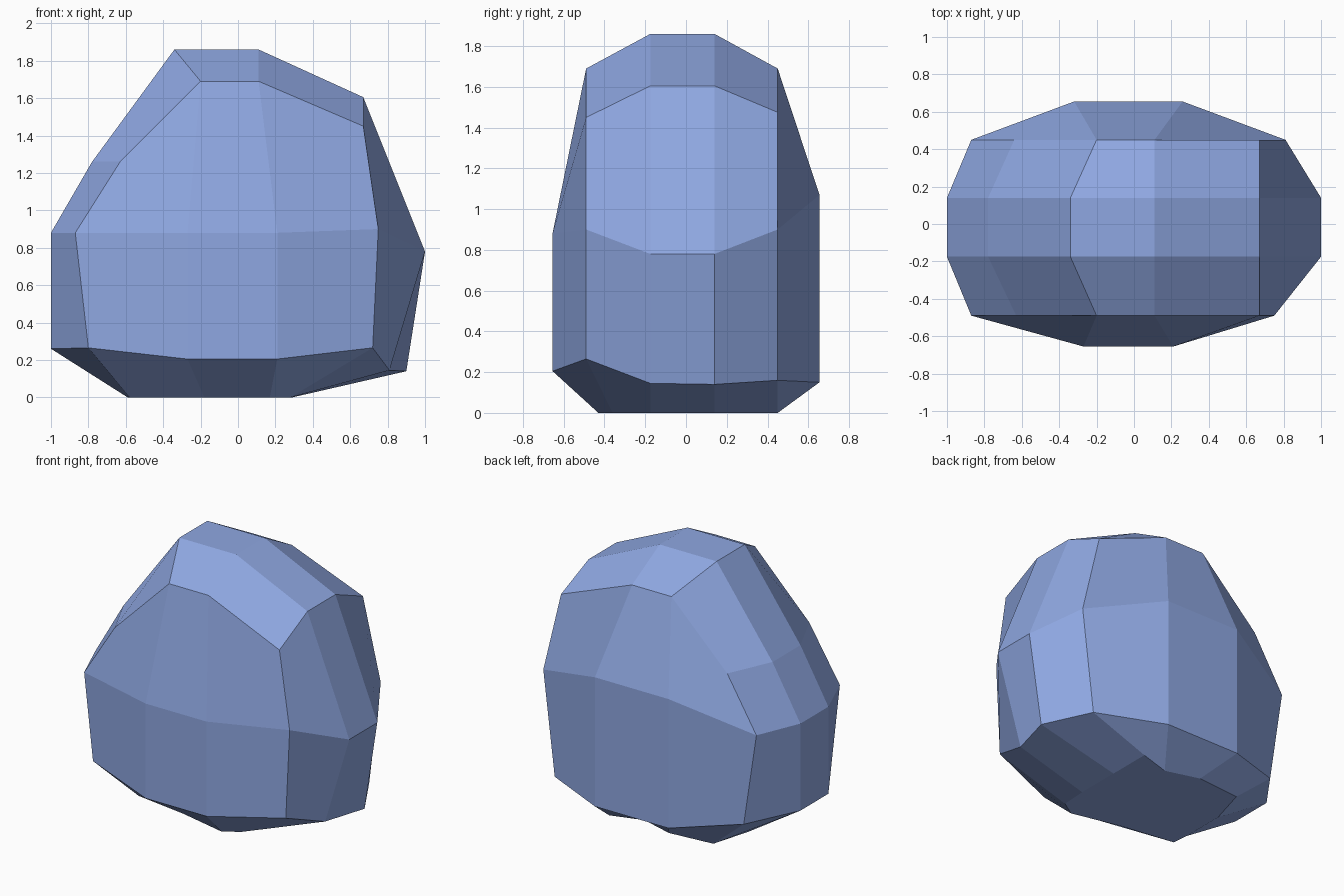
import bpy, bmesh

if "Cube" in bpy.data.objects:
    bpy.data.objects.remove(bpy.data.objects["Cube"])

# The rock is a rounded box: four horizontal rings of 12 points
# (three per side, counter-clockwise from the front left corner) and a cap.
RING_Y = [-.49, -.655, -.655, -.49, -.175, .14, .45, .655, .655, .45, .14, -.175]

foot_xy = [(-.58, -.29), (-.18, -.35), (.17, -.43), (.28, -.36),
           (.29, -.175), (.29, .14), (.29, .45), (.06, .38),
           (-.18, .45), (-.51, .42), (-.59, .14), (-.59, -.175)]
low_xz = [(-.80, .265), (-.27, .205), (.21, .205), (.72, .265),
          (.81, .145), (.90, .14), (.72, .16), (.26, .15),
          (-.32, .15), (-.77, .22), (-1, .26), (-1, .26)]
mid_xz = [(-.87, .88), (-.27, .88), (.21, .88), (.75, .90),
          (1, .78), (1, .78), (.81, .90), (.26, 1.07),
          (-.32, 1.07), (-.87, .88), (-1, .88), (-1, .88)]
high_xz = [(-.63, 1.26), (-.20, 1.69), (.11, 1.69), (.67, 1.45),
           (.67, 1.605), (.67, 1.605), (.67, 1.475), (.11, 1.69),
           (-.20, 1.69), (-.64, 1.26), (-.78, 1.26), (-.78, 1.26)]

bm = bmesh.new()


def ring(points):
    return [bm.verts.new(p) for p in points]


foot = ring([(x, y, 0) for x, y in foot_xy])
low = ring([(x, y, z) for (x, z), y in zip(low_xz, RING_Y)])
mid = ring([(x, y, z) for (x, z), y in zip(mid_xz, RING_Y)])
high = ring([(x, max(-.49, min(.45, y)), z) for (x, z), y in zip(high_xz, RING_Y)])
crown = ring([(-.34, -.175, 1.86), (.11, -.175, 1.86),
              (.11, .14, 1.86), (-.34, .14, 1.86)])

# Sides
for a, b in ((foot, low), (low, mid), (mid, high)):
    for i in range(12):
        j = (i + 1) % 12
        bm.faces.new((a[i], a[j], b[j], b[i]))

# Top: a corner and a side facet for each of the four sides, then the flat crown
for k in range(4):
    n = (k + 1) % 4
    bm.faces.new((high[3 * k], high[3 * k + 1], crown[k], high[3 * k - 1]))
    bm.faces.new((high[3 * k + 1], high[3 * k + 2], crown[n], crown[k]))
bm.faces.new(crown)

# Underside
bm.faces.new(foot[::-1])
bmesh.ops.recalc_face_normals(bm, faces=bm.faces[:])

mesh = bpy.data.meshes.new("rock")
bm.to_mesh(mesh)
bm.free()
rock = bpy.data.objects.new("rock", mesh)
bpy.context.collection.objects.link(rock)

stone = bpy.data.materials.new("blue stone")
stone.diffuse_color = (.275, .39, .76, 1)
stone.use_nodes = True
stone.node_tree.nodes["Principled BSDF"].inputs["Base Color"].default_value = stone.diffuse_color
mesh.materials.append(stone)
